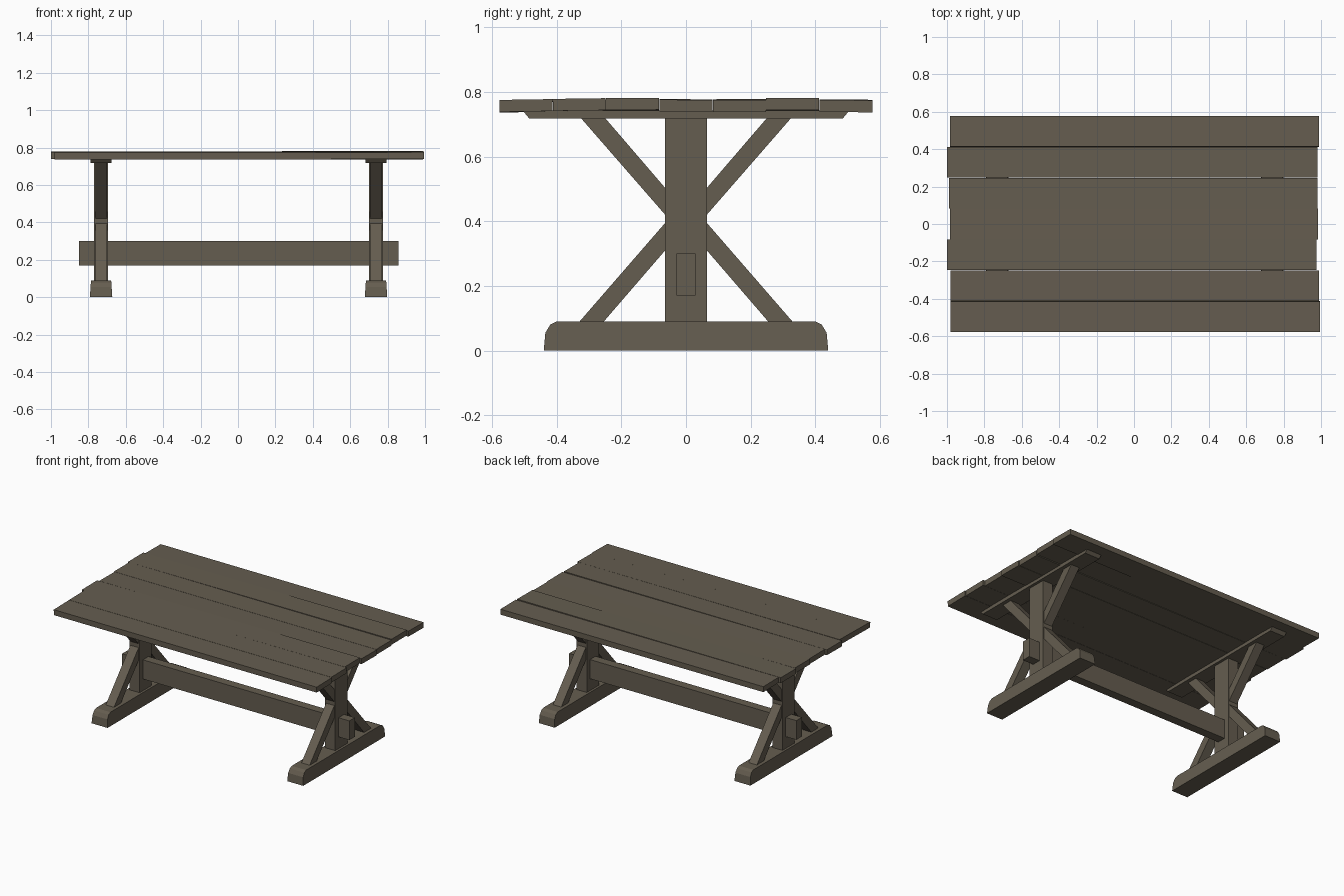
import bpy, bmesh
from mathutils import Matrix

if "Cube" in bpy.data.objects:
    bpy.data.objects.remove(bpy.data.objects["Cube"])

wood = bpy.data.materials.new("weathered_wood")
wood.diffuse_color = (0.13, 0.11, 0.08, 1)
wood.use_nodes = True
wood.node_tree.nodes["Principled BSDF"].inputs["Base Color"].default_value = wood.diffuse_color


def prism(name, profile, x0, x1, taper=0.0):
    """Extrude a (y, z) profile along x; taper narrows the x width toward the top."""
    bm = bmesh.new()
    zlo = min(p[1] for p in profile)
    zhi = max(p[1] for p in profile)
    inset = lambda z: taper * (z - zlo) / (zhi - zlo)
    a = [bm.verts.new((x0 + inset(z), y, z)) for y, z in profile]
    b = [bm.verts.new((x1 - inset(z), y, z)) for y, z in profile]
    n = len(profile)
    bm.faces.new(a)
    bm.faces.new(b[::-1])
    for i in range(n):
        bm.faces.new((a[i], b[i], b[(i + 1) % n], a[(i + 1) % n]))
    bmesh.ops.recalc_face_normals(bm, faces=bm.faces)
    me = bpy.data.meshes.new(name)
    bm.to_mesh(me)
    bm.free()
    me.materials.append(wood)
    ob = bpy.data.objects.new(name, me)
    bpy.context.collection.objects.link(ob)
    return ob


def rect(y0, y1, z0, z1):
    return [(y0, z0), (y1, z0), (y1, z1), (y0, z1)]


# Table top: seven uneven planks (x start, x end, z offset, roll, pitch)
planks = [(-0.980, 0.995, -0.003, 0.016, -0.001),
          (-0.980, 0.990, 0.000, 0.014, -0.001),
          (-1.000, 0.975, 0.001, 0.006, -0.002),
          (-0.985, 0.985, -0.002, -0.010, 0.001),
          (-0.990, 0.980, -0.002, 0.002, 0.001),
          (-1.000, 0.980, 0.001, 0.004, -0.002),
          (-0.985, 0.990, -0.003, -0.010, 0.001)]
w = 0.165
for i, (x0, x1, dz, roll, pitch) in enumerate(planks):
    yc = (i - 3) * w
    p = prism(f"top_plank_{i + 1}", rect(-w / 2 + 0.0005, w / 2 - 0.0005, -0.0185, 0.0185), x0, x1)
    p.matrix_world = (Matrix.Translation((0, yc, 0.760 + dz))
                      @ Matrix.Rotation(pitch, 4, 'Y') @ Matrix.Rotation(roll, 4, 'X'))

# Trestle ends
for side, c in (("left", -0.732), ("right", 0.738)):
    # Foot with chamfered ends
    half = [(0.44, 0), (0.435, 0.055), (0.42, 0.08), (0.40, 0.09)]
    prism(side + "_foot", half + [(-y, z) for y, z in half[::-1]], c - 0.06, c + 0.06, 0.006)
    # Cleat under the top
    prism(side + "_cleat", [(-0.485, 0.718), (0.485, 0.718), (0.505, 0.742), (-0.505, 0.742)],
          c - 0.056, c + 0.056)
    # Post
    prism(side + "_post", rect(-0.065, 0.065, 0.088, 0.72), c - 0.038, c + 0.038)
    # Four diagonal braces
    for s, yn in ((-1, "front"), (1, "back")):
        prism(f"{side}_{yn}_lower_brace",
              [(s * 0.33, 0.089), (s * 0.255, 0.089), (s * 0.06, 0.315), (s * 0.06, 0.40)],
              c - 0.031, c + 0.031)
        prism(f"{side}_{yn}_upper_brace",
              [(s * 0.325, 0.719), (s * 0.25, 0.719), (s * 0.06, 0.498), (s * 0.06, 0.415)],
              c - 0.031, c + 0.031)

# Long stretcher through both posts
prism("stretcher", rect(-0.03, 0.03, 0.17, 0.30), -0.85, 0.857)
